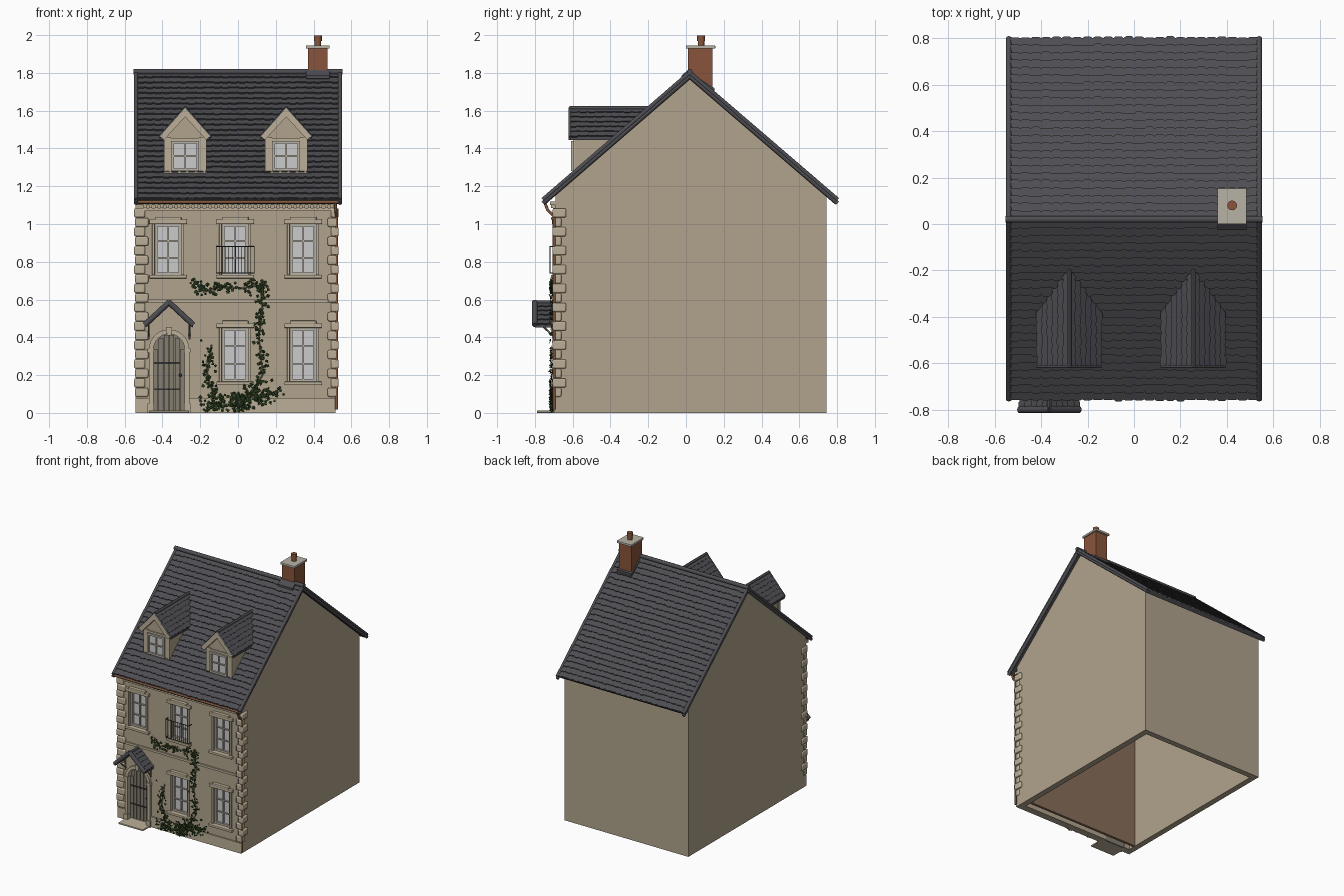
import bpy, bmesh, math, random
from mathutils import Vector, Matrix

if "Cube" in bpy.data.objects:
    bpy.data.objects.remove(bpy.data.objects["Cube"])
random.seed(4)
STONE, TRIM, SLATE = (.44, .37, .265), (.50, .43, .31), (.075, .075, .085)
WHITE, GLASS, WOOD = (.48, .45, .38), (.60, .60, .62), (.24, .21, .16)
IRON, COPPER, BRICK, LEAF = (.03, .03, .03), (.22, .10, .05), (.25, .09, .045), (.035, .07, .02)
mats, open_parts = {}, {}

def mesh(name):  # bmesh of the part being built
    return open_parts.setdefault(name, bmesh.new())

def finish(name, color, bevel=0, smooth=False, fix=True):
    bm = open_parts.pop(name)
    if fix:
        bmesh.ops.recalc_face_normals(bm, faces=bm.faces)
    me = bpy.data.meshes.new(name)
    bm.to_mesh(me)
    bm.free()
    ob = bpy.data.objects.new(name, me)
    bpy.context.collection.objects.link(ob)
    if color not in mats:
        mats[color] = bpy.data.materials.new("paint_%d" % len(mats))
        mats[color].diffuse_color = (*color, 1)
    me.materials.append(mats[color])
    if bevel:
        m = ob.modifiers.new("bevel", 'BEVEL')
        m.width, m.segments = bevel, 2
    if smooth:
        bpy.context.view_layer.objects.active = ob
        ob.select_set(True)
        bpy.ops.object.shade_smooth_by_angle(angle=.7)
        ob.select_set(False)
    return ob

def prism(name, pts, a, b, axis='y'):
    bm = mesh(name)
    f = (lambda p, t: (p[0], t, p[1])) if axis == 'y' else (lambda p, t: (t, p[0], p[1]))
    lo, hi = [[bm.verts.new(f(p, t)) for p in pts] for t in (a, b)]
    bm.faces.new(lo)
    bm.faces.new(hi[::-1])
    for i in range(len(pts)):
        j = (i + 1) % len(pts)
        bm.faces.new((lo[i], hi[i], hi[j], lo[j]))

def box(name, x0, x1, y0, y1, z0, z1):
    prism(name, [(x0, z0), (x1, z0), (x1, z1), (x0, z1)], y0, y1)

def tube(name, pts, r, n=10):
    for a, b in zip(pts, pts[1:]):
        a, d = Vector(a), Vector(b) - Vector(a)
        m = Matrix.Translation(a + d / 2) @ d.to_track_quat('Z', 'Y').to_matrix().to_4x4()
        bmesh.ops.create_cone(mesh(name), cap_ends=True, segments=n, radius1=r, radius2=r, depth=d.length + r * .5, matrix=m)

def tiles(name, o, u, v, w0, w1, rows, pitch, lift):  # overlapping courses of scalloped slates
    bm, o, u, v = mesh(name), Vector(o), Vector(u), Vector(v)
    n = u.cross(v).normalized()
    for r in range(rows):
        w = w0 + (w1 - w0) * (r + .5) / rows
        cols = max(1, round(w / pitch))
        for c in range(cols):
            k, top, low = random.uniform(-.08, .08), [], []
            for s, t in [(0, 1.15), (0, .14), (.22, k), (.78, k), (1, .14), (1, 1.15)]:
                q = o + u * (c + s) * w / cols + v * min((r + t) / rows, 1)
                top.append(bm.verts.new(q + n * lift * (1.2 - t)))
                low.append(bm.verts.new(q - n * .002))
            bm.faces.new(top)
            for i in range(5):
                bm.faces.new((top[i], low[i], low[i + 1], top[i + 1]))

def arch(r, z0, zs, cx, n=14):
    a = [math.pi * i / n for i in range(n + 1)]
    return [(cx - r, z0)] + [(cx - r * math.cos(t), zs + r * math.sin(t)) for t in a] + [(cx + r, z0)]

def sash(kind, x, a, b, w, y, rows):  # glass pane, frame and glazing bars
    bars = kind + "_bars"
    box(kind + "_glass", x - w, x + w, y, y + .006, a, b)
    for e in (-w, w - .014):
        box(bars, x + e, x + e + .014, y - .015, y + .01, a, b)
    for e in (a, b - .014):
        box(bars, x - w, x + w, y - .015, y + .01, e, e + .014)
    box(bars, x - .004, x + .004, y - .009, y + .008, a, b)
    for i in range(1, rows):
        z = a + (b - a) * i / rows
        box(bars, x - w, x + w, y - .009, y + .008, z - .004, z + .004)

def small_roof(name, x, apex, eave, half, y0, ye, yr, rows, r):  # half a gabled roof, mirrored
    bm = mesh(name + "_deck")
    v = [bm.verts.new((a, y, z - d)) for d in (0, .016) for a, z, yb in ((half, eave, ye), (0, apex, yr)) for y in (y0, yb)]
    for f in ((0, 1, 3, 2), (4, 6, 7, 5), (0, 4, 5, 1), (0, 2, 6, 4), (1, 5, 7, 3)):
        bm.faces.new([v[i] for i in f])
    tiles(name + "_slates", (half, y0, eave), (0, 1, 0), (-half, 0, apex - eave), ye - y0, yr - y0, rows, .045, .007)
    tube(name + "_ridge", [(half, y0, eave), (0, y0, apex)], r)
    tube(name + "_ridge", [(0, y0, apex), (0, yr, apex)], .010)
    for part in ("_deck", "_slates", "_ridge"):
        ob = finish(name + part, SLATE, fix=part != "_slates", smooth=part == "_ridge")
        ob.modifiers.new("mirror", 'MIRROR')
        ob.location.x = x

L, RT, DX, WX = -.542, .517, -.365, (-.37, -.015, .345)
WINDOWS = [(x, .73, 1.0) for x in WX] + [(x, .165, .45) for x in WX[1:]]
# hollow walls, gables and inner lining
for x in (L, RT - .045):
    box("side_and_back_walls", x, x + .045, -.645, .745, 0, 1.14)
    prism("gables", [(-.69, 1.14), (.745, 1.14), (.745, 1.15), (.02, 1.775), (-.69, 1.16)], x, x + .045, 'x')
box("side_and_back_walls", L + .045, RT - .045, .70, .745, 0, 1.14)
finish("side_and_back_walls", STONE)
finish("gables", STONE)
box("inner_lining", L + .045, RT - .045, -.60, -.58, 0, 1.14)
finish("inner_lining", (.25, .16, .10))
# front wall with window and door openings
for x, a, b in WINDOWS:
    box("opening_cutter", x - .07, x + .07, -.8, -.5, a, b)
prism("opening_cutter", arch(.085, -.1, .335, DX), -.8, -.5)
cut = finish("opening_cutter", STONE)
cut.hide_render = True
cut.hide_set(True)
box("front_wall", L, RT, -.69, -.645, 0, 1.14)
m = finish("front_wall", STONE).modifiers.new("openings", 'BOOLEAN')
m.object, m.solver = cut, 'EXACT'
# plinth, string course, cornice with dentils
for x0, x1, y, z0, z1 in ((L, DX - .1, -.7, 0, .08), (DX + .1, RT, -.7, 0, .08), (-.5, .5, -.7, .585, .602),
                          (L, RT, -.705, 1.07, 1.085), (L, RT, -.72, 1.1, 1.12)):
    box("stone_bands", x0, x1, y, -.68, z0, z1)
for i in range(34):
    box("stone_bands", -.5 + i * .03, -.484 + i * .03, -.715, -.68, 1.085, 1.1)
finish("stone_bands", TRIM)
# alternating corner stones
for i in range(20):
    k, z = i % 2, .085 + i * .05
    yb = (-.66, -.635)[k]
    box("quoins", L - .002 - .006 * k, (-.475, -.492)[k], -.706, yb, z, z + .048)
    box("quoins", (.475, .492)[k], RT + .008 + .008 * k, -.706, yb, z, z + .048)
finish("quoins", TRIM, .007, True)
# sash windows with architrave, lintel, sill
for x, a, b in WINDOWS:
    sash("window", x, a, b, .07, -.665, 3)
    for x0, x1, y, z0, z1 in ((-.085, -.07, -.7, a, b), (.07, .085, -.7, a, b), (-.1, .1, -.71, b, b + .024),
                              (-.07, .07, -.714, b + .02, b + .038), (-.1, .1, -.715, a - .018, a)):
        box("window_surrounds", x + x0, x + x1, y, -.66, z0, z1)
finish("window_bars", WHITE)
finish("window_glass", GLASS)
finish("window_surrounds", TRIM, .004)
# balcony railing on middle window
for z in (.74, .88):
    tube("balcony_railing", [(-.115, -.69, z), (-.115, -.72, z), (.085, -.72, z), (.085, -.69, z)], .003, 6)
for i in range(13):
    x = -.115 + i / 60
    tube("balcony_railing", [(x, -.72, .74), (x, -.72, .88)], .0016, 6)
finish("balcony_railing", IRON)
# arched plank door with straps, knob, surround and step
prism("door", arch(.086, 0, .335, DX), -.665, -.65)
for i in range(6):
    x = -.085 + i * .17 / 6
    h = .335 + math.sqrt(max(0, .083 ** 2 - max(abs(x), abs(x + .0283)) ** 2))
    box("door", DX + x + .002, DX + x + .0263, -.673, -.66, .005, h)
finish("door", WOOD)
for z in (.12, .26):
    box("door_iron", DX - .08, DX + .06, -.677, -.67, z, z + .01)
bmesh.ops.create_uvsphere(mesh("door_iron"), u_segments=10, v_segments=6, radius=.008, matrix=Matrix.Translation((DX + .06, -.68, .2)))
finish("door_iron", IRON)
outer, inner = arch(.107, 0, .335, DX), arch(.083, 0, .335, DX)
for i in range(len(outer) - 1):
    prism("door_surround", [outer[i], outer[i + 1], inner[i + 1], inner[i]], -.708, -.65)
for s in (DX - .096, DX + .096):
    for z0, z1 in ((.32, .34), (0, .05)):
        box("door_surround", s - .017, s + .017, -.714, -.68, z0, z1)
prism("door_surround", [(DX - .011, .41), (DX + .011, .41), (DX + .017, .455), (DX - .017, .455)], -.716, -.68)
finish("door_surround", TRIM)
box("doorstep", DX - .105, DX + .105, -.79, -.66, 0, .012)
finish("doorstep", TRIM, .003)
# porch with brackets
small_roof("porch", DX, .585, .468, .126, -.80, -.685, -.685, 5, .015)
for x in (DX - .108, DX + .108):
    for y0, z0, y1, z1 in ((-.695, .40, -.765, .465), (-.70, .39, -.70, .48), (-.69, .475, -.79, .475)):
        tube("porch_brackets", [(x, y0, z0), (x, y1, z1)], .005, 6)
finish("porch_brackets", WOOD)
# main roof: deck, slates, verges and ridge
F, B, R = Vector((0, -.755, 1.13)), Vector((0, .80, 1.13)), Vector((0, .02, 1.80))
prism("roof_deck", [(p.y + a, p.z - b) for p, a, b in ((F, 0, 0), (R, 0, 0), (B, 0, 0), (B, -.02, .018), (R, 0, .035), (F, .02, .018))], -.535, .535, 'x')
finish("roof_deck", SLATE)
for s, e in ((1, F), (-1, B)):
    tiles("roof_slates", e + Vector((-.535 * s, 0, 0)), (s, 0, 0), R - e, 1.07, 1.07, 24, .045, .009)
finish("roof_slates", SLATE, fix=False)
for s in (-.54, .54):
    for d in (0, -.018):
        tube("ridge_and_verges", [p + Vector((s, 0, d)) for p in (F, R, B)], .012)
tube("ridge_and_verges", [R + Vector((-.55, 0, .006)), R + Vector((.55, 0, .006))], .015)
finish("ridge_and_verges", SLATE, smooth=True)
# dormers
for x in (-.28, .255):
    prism("dormer_walls", [(-.58, 1.265), (-.58, 1.46), (-.36, 1.46)], x - .11, x + .11, 'x')
    prism("dormer_walls", [(x - .113, 1.255), (x + .113, 1.255), (x + .113, 1.475), (x, 1.60), (x - .113, 1.475)], -.588, -.56)
    for s in (-1, 1):
        prism("dormer_trim", [(x, 1.614), (x + s * .133, 1.464), (x + s * .112, 1.445), (x, 1.567)], -.622, -.58)
    for x0, x1, z0, z1 in ((-.113, -.074, 1.26, 1.46), (.074, .113, 1.26, 1.46), (-.085, .085, 1.262, 1.28), (-.085, .085, 1.44, 1.455)):
        box("dormer_trim", x + x0, x + x1, -.596, -.58, z0, z1)
    sash("dormer", x, 1.28, 1.44, .074, -.593, 2)
    small_roof("dormer_roof", x, 1.614, 1.462, .135, -.615, -.34, -.18, 6, .007)
for part, col in (("walls", STONE), ("trim", TRIM), ("bars", WHITE), ("glass", GLASS)):
    finish("dormer_" + part, col)
# chimney stack, cap, pot and flashing
box("chimney_stack", .37, .475, .01, .14, 1.68, 1.93)
finish("chimney_stack", BRICK)
box("chimney_cap", .36, .485, 0, .155, 1.928, 1.945)
finish("chimney_cap", WHITE, .003)
tube("chimney_pot", [(.423, .08, 1.94), (.423, .08, 1.993)], .017, 16)
tube("chimney_pot", [(.423, .08, 1.975), (.423, .08, 1.994)], .021, 16)
finish("chimney_pot", BRICK, smooth=True)
prism("chimney_flashing", [(-.025, 1.77), (-.025, 1.785), (.006, 1.812), (.15, 1.72), (.15, 1.69)], .36, .485, 'x')
finish("chimney_flashing", SLATE)
# gutter and downpipe
tube("gutter_and_downpipe", [(-.53, -.746, 1.117), (.53, -.746, 1.117)], .010)
tube("gutter_and_downpipe", [(.515, -.746, 1.11), (.518, -.733, 1.075), (.522, -.698, 1.04), (.522, -.698, .02)], .008)
finish("gutter_and_downpipe", COPPER, smooth=True)
# climbing ivy: stems and folded leaves (path, leaf count, spread)
for path, count, spread in (([(-.15, 0), (-.13, .1), (-.165, .2), (-.14, .36)], 70, .03),
                            ([(-.17, .05), (-.02, .05), (.06, .09), (.2, .1)], 260, .05),
                            ([(.02, .02), (.13, .2), (.11, .4), (.13, .55), (.12, .68)], 130, .028),
                            ([(.15, .68), (.02, .66), (-.1, .67), (-.18, .64), (-.23, .7)], 95, .03)):
    tube("ivy_stems", [(x, -.697, z) for x, z in path], .004, 6)
    for _ in range(count):
        t = random.uniform(0, len(path) - 1.001)
        p = Vector(path[int(t)]).lerp(Vector(path[int(t) + 1]), t % 1)
        c = Vector((random.gauss(p.x, spread * .55), random.uniform(-.722, -.703), max(.012, random.gauss(p.y, spread * .55))))
        rot = Matrix.Rotation(random.uniform(0, 6.28), 3, 'Y') @ Matrix.Rotation(random.uniform(-.6, .6), 3, 'X')
        s, bm = random.uniform(.008, .013), mesh("ivy_leaves")
        a, b, d, e = [bm.verts.new(c + rot @ Vector(q) * s) for q in ((0, 0, -1), (.9, .3, -.2), (0, -.2, 1), (-.9, .3, -.2))]
        bm.faces.new((a, b, d))
        bm.faces.new((a, d, e))
finish("ivy_stems", WOOD)
finish("ivy_leaves", LEAF, fix=False)

for m in bpy.data.materials:
    if m.users and not m.is_grease_pencil:
        m.use_nodes = True
        m.node_tree.nodes["Principled BSDF"].inputs["Base Color"].default_value = m.diffuse_color
